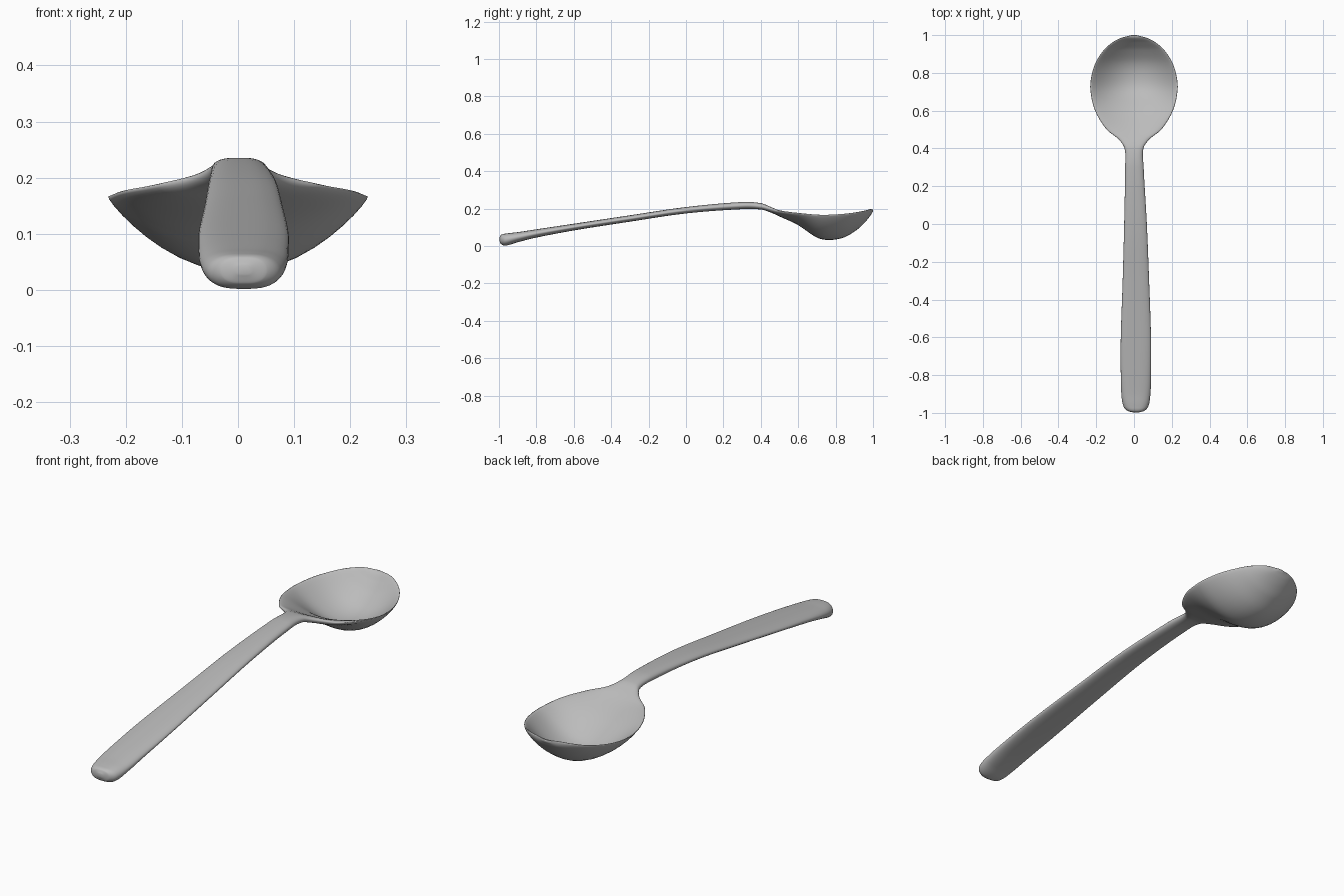
import bpy
import bmesh
import math
from mathutils import Vector

cube = bpy.data.objects.get("Cube")
if cube:
    bpy.data.objects.remove(cube, do_unlink=True)

# Brushed metal colour
metal = bpy.data.materials.new("metal_grey")
metal.use_nodes = True
GREY = (0.5, 0.5, 0.5, 1)
metal.diffuse_color = GREY
metal.node_tree.nodes["Principled BSDF"].inputs["Base Color"].default_value = GREY

# Stations along the spoon: y, centre x, half width, edge z, bowl sag, half thickness
STATIONS = [
    (-.998, .01, .012, .036, 0, .008),
    (-.99, .01, .043, .035, 0, .024),
    (-.965, .01, .066, .034, 0, .032),
    (-.9, .01, .077, .047, 0, .027),
    (-.8, .01, .08, .067, 0, .022),
    (-.6, .01, .08, .101, 0, .018),
    (-.3, .01, .07, .147, 0, .017),
    (0, .008, .06, .191, 0, .017),
    (.3, .002, .049, .216, 0, .019),
    (.4, 0, .05, .212, 0, .017),
    (.45, 0, .083, .197, .002, .015),
    (.5, 0, .145, .185, .014, .013),
    (.6, 0, .206, .175, .052, .012),
    (.7, 0, .23, .167, .11, .012),
    (.77, 0, .228, .167, .123, .012),
    (.85, 0, .205, .172, .112, .012),
    (.92, 0, .161, .18, .075, .014),
    (.96, 0, .116, .187, .042, .015),
    (.985, 0, .07, .19, .015, .014),
    (1, 0, .014, .19, 0, .005),
]
STEPS = 6    # rings between stations
SIDES = 40   # points round each ring


def smooth_stations(rows):
    """Monotone-friendly cubic through all rows, using y as the parameter."""
    def slope(i, k):
        a, b = rows[max(i - 1, 0)], rows[min(i + 1, len(rows) - 1)]
        return (b[k] - a[k]) / (b[0] - a[0])

    for i in range(len(rows) - 1):
        a, b = rows[i], rows[i + 1]
        d = b[0] - a[0]
        for s in range(STEPS):
            t = s / STEPS
            h = t * t * (3 - 2 * t)
            yield [a[0] + d * t] + [
                a[k] * (1 - h) + b[k] * h
                + d * (slope(i, k) * t * (1 - t) ** 2 - slope(i + 1, k) * t * t * (1 - t))
                for k in range(1, 6)]
    yield list(rows[-1])


def section(y, cx, half, edge, sag, thick):
    """Closed cross-section: a sagging midline with a rounded thickness."""
    power = 3 + 3 * min(max((y - .35) / .2, 0), 1)
    for j in range(SIDES):
        angle = math.tau * j / SIDES
        u = math.cos(angle)
        side = math.copysign(1, math.sin(angle)) if j % (SIDES // 2) else 0
        z = edge - sag * (1 - u * u)
        z += side * thick * math.sqrt(max(0, 1 - abs(u) ** power))
        yield Vector((cx + half * u, y, z))


# Spoon: handle, neck and bowl lofted as one continuous skin
bm = bmesh.new()
rings = [[bm.verts.new(p) for p in section(*row)] for row in smooth_stations(STATIONS)]
for a, b in zip(rings, rings[1:]):
    for j in range(SIDES):
        k = (j + 1) % SIDES
        bm.faces.new((a[j], a[k], b[k], b[j]))
bm.faces.new(rings[0])
bm.faces.new(rings[-1])
bmesh.ops.recalc_face_normals(bm, faces=bm.faces)

mesh = bpy.data.meshes.new("spoon")
bm.to_mesh(mesh)
bm.free()
mesh.materials.append(metal)
for face in mesh.polygons:
    face.use_smooth = True
spoon = bpy.data.objects.new("spoon", mesh)
bpy.context.collection.objects.link(spoon)
